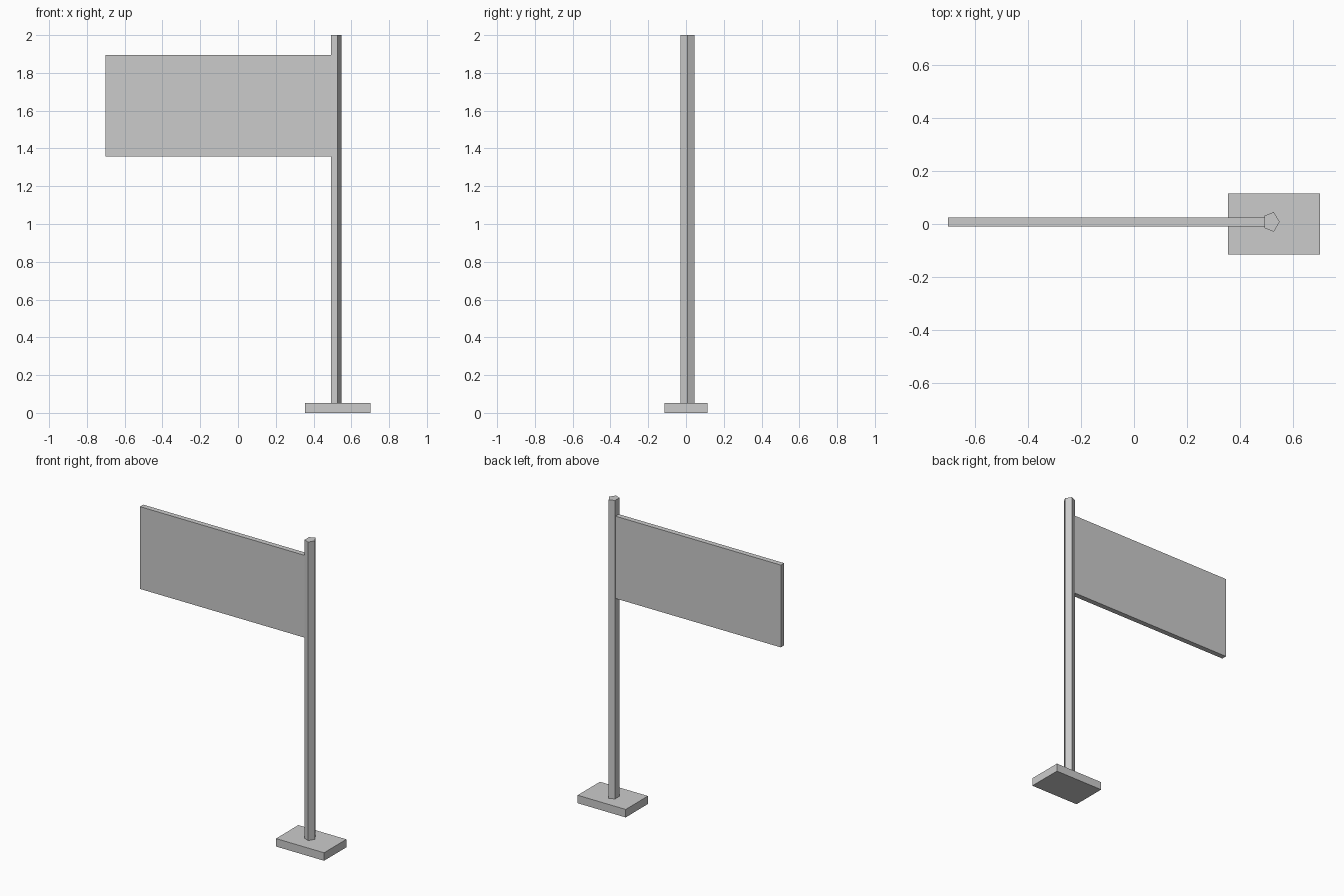
import bpy, bmesh
from math import cos, sin, tau

if "Cube" in bpy.data.objects:
    bpy.data.objects.remove(bpy.data.objects["Cube"])


def make_object(name, bm):
    bmesh.ops.recalc_face_normals(bm, faces=bm.faces)
    mesh = bpy.data.meshes.new(name)
    bm.to_mesh(mesh)
    bm.free()
    obj = bpy.data.objects.new(name, mesh)
    bpy.context.collection.objects.link(obj)
    return obj


def prism(name, outline, z0, z1):
    """Extrude an (x, y) outline from z0 up to z1."""
    bm = bmesh.new()
    face = bm.faces.new([bm.verts.new((x, y, z0)) for x, y in outline])
    top = bmesh.ops.extrude_face_region(bm, geom=[face])["geom"]
    verts = [v for v in top if isinstance(v, bmesh.types.BMVert)]
    bmesh.ops.translate(bm, verts=verts, vec=(0, 0, z1 - z0))
    return make_object(name, bm)


def rect(x0, x1, y0, y1):
    return [(x0, y0), (x1, y0), (x1, y1), (x0, y1)]


POLE_X, POLE_Y = 0.517, 0.008

# Foot plate
prism("base", rect(0.355, 0.702, -0.115, 0.115), 0.0, 0.052)

# Five-sided pole, slightly wider in y, with its flat side toward the panel
pentagon = [(POLE_X + 0.032 * cos(tau * i / 5), POLE_Y + 0.039 * sin(tau * i / 5))
            for i in range(5)]
prism("pole", pentagon, 0.05, 2.0)

# Sign panel, its end meeting the flat side of the pole
prism("sign_panel", rect(-0.702, 0.493, POLE_Y - 0.017, POLE_Y + 0.017), 1.358, 1.895)
